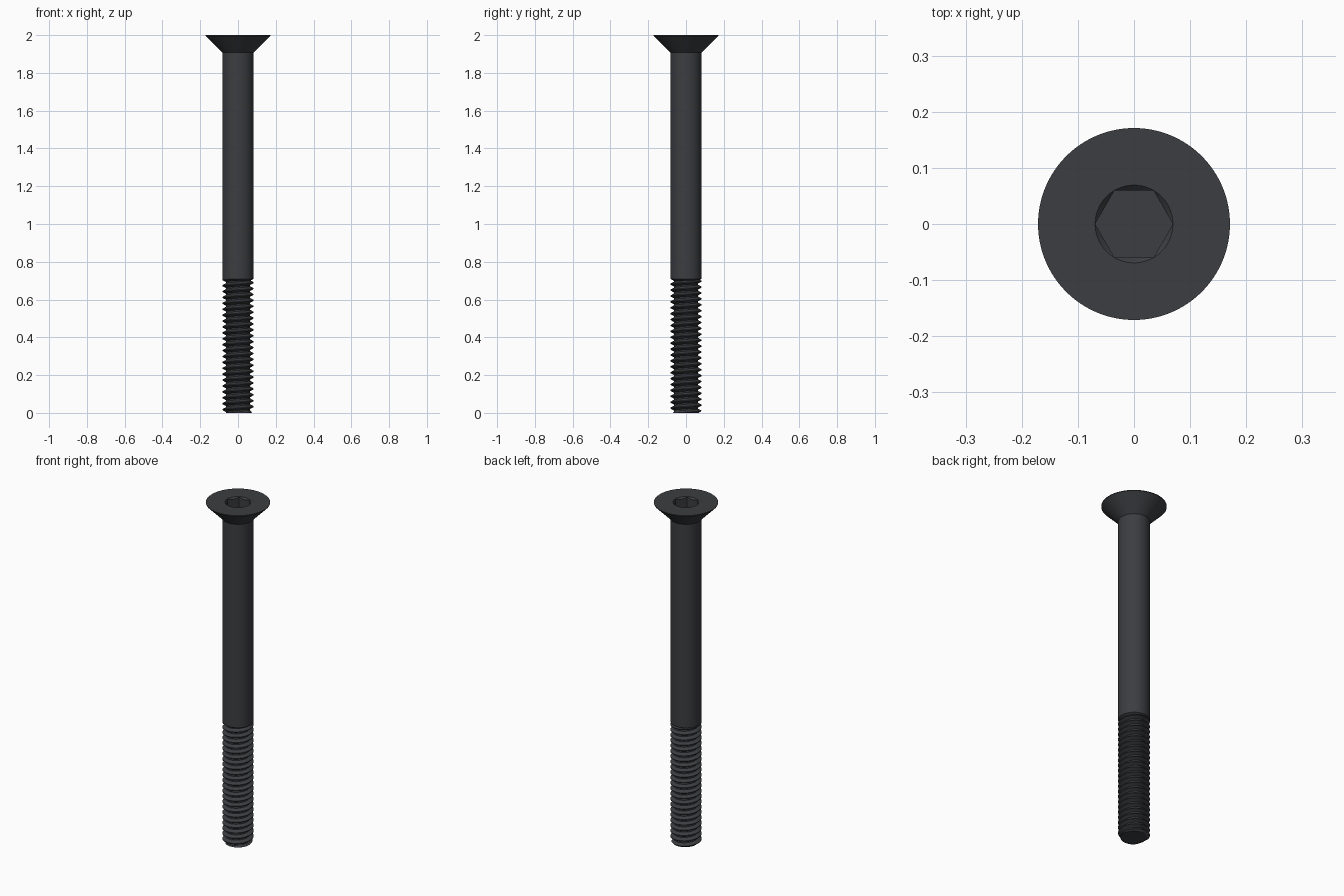
import bpy, bmesh, math

if "Cube" in bpy.data.objects:
    bpy.data.objects.remove(bpy.data.objects["Cube"])

N = 96              # segments around the axis
PITCH = 0.03125
MAJOR, MINOR = 0.083, 0.064
THREAD_TOP = 0.71

steel = bpy.data.materials.new("black_steel")
steel.diffuse_color = (0.045, 0.047, 0.052, 1)
steel.use_nodes = True
steel.node_tree.nodes["Principled BSDF"].inputs["Base Color"].default_value = steel.diffuse_color


def finish(name, bm, angle):
    bmesh.ops.remove_doubles(bm, verts=bm.verts, dist=1e-6)
    bottom = [e for e in bm.edges if e.is_boundary and all(v.co.z < 1e-6 for v in e.verts)]
    if bottom:
        bmesh.ops.holes_fill(bm, edges=bottom, sides=0)
    bmesh.ops.recalc_face_normals(bm, faces=bm.faces)
    me = bpy.data.meshes.new(name)
    bm.to_mesh(me)
    bm.free()
    me.materials.append(steel)
    ob = bpy.data.objects.new(name, me)
    bpy.context.collection.objects.link(ob)
    bpy.ops.object.select_all(action='DESELECT')
    ob.select_set(True)
    bpy.context.view_layer.objects.active = ob
    bpy.ops.object.shade_smooth_by_angle(angle=math.radians(angle))
    return ob


def skin(bm, rows):
    """Bridge consecutive rows of vertices with quads."""
    for a, b in zip(rows, rows[1:]):
        for i in range(N):
            bm.faces.new((a[i], a[i + 1], b[i + 1], b[i]))


def row(bm, radius, height):
    """One row round the axis; radius and height are functions of the angle."""
    out = []
    for i in range(N + 1):
        t = 2 * math.pi * i / N
        r = radius(t)
        out.append(bm.verts.new((r * math.cos(t), r * math.sin(t), height(t))))
    return out


# Head, shank and hex socket: one continuous surface from shank foot to socket floor
HEX, RIM = 0.06, 0.06 / math.cos(math.pi / 6)


def hex_r(t):
    return HEX / math.cos(t % (math.pi / 3) - math.pi / 6)


bm = bmesh.new()
profile = [(0.063, 0.698), (MAJOR, THREAD_TOP), (MAJOR, 1.907),
           (0.171, 1.996), (0.171, 2.0), (RIM, 2.0)]
rows = [row(bm, lambda t, r=r: r, lambda t, z=z: z) for r, z in profile]
rows.append(row(bm, hex_r, lambda t: 2.0 - (RIM - hex_r(t))))
rows.append(row(bm, hex_r, lambda t: 1.935))
skin(bm, rows)
bm.faces.new(rows[-1][:N])
finish("head_and_shank", bm, 30)


# Threaded section: helical rows clamped to the ends of the thread
def thread_r(t, z):
    p = (z / PITCH - t / (2 * math.pi)) % 1.0
    if p < 0.125:
        r = MAJOR
    elif p < 0.45:
        r = MAJOR + (MINOR - MAJOR) * (p - 0.125) / 0.325
    elif p < 0.675:
        r = MINOR
    else:
        r = MINOR + (MAJOR - MINOR) * (p - 0.675) / 0.325
    return min(r, 0.07 + z)       # chamfered tip


bm = bmesh.new()
rows = []
for turn in range(-2, math.ceil(THREAD_TOP / PITCH) + 1):
    for phase in (0.0, 0.125, 0.45, 0.675):
        def height(t, s=turn + phase):
            z = PITCH * (s + t / (2 * math.pi))
            return min(max(z, 0.0), THREAD_TOP - 0.001)
        rows.append(row(bm, lambda t: thread_r(t, height(t)), height))
skin(bm, rows)
finish("threaded_section", bm, 30)
